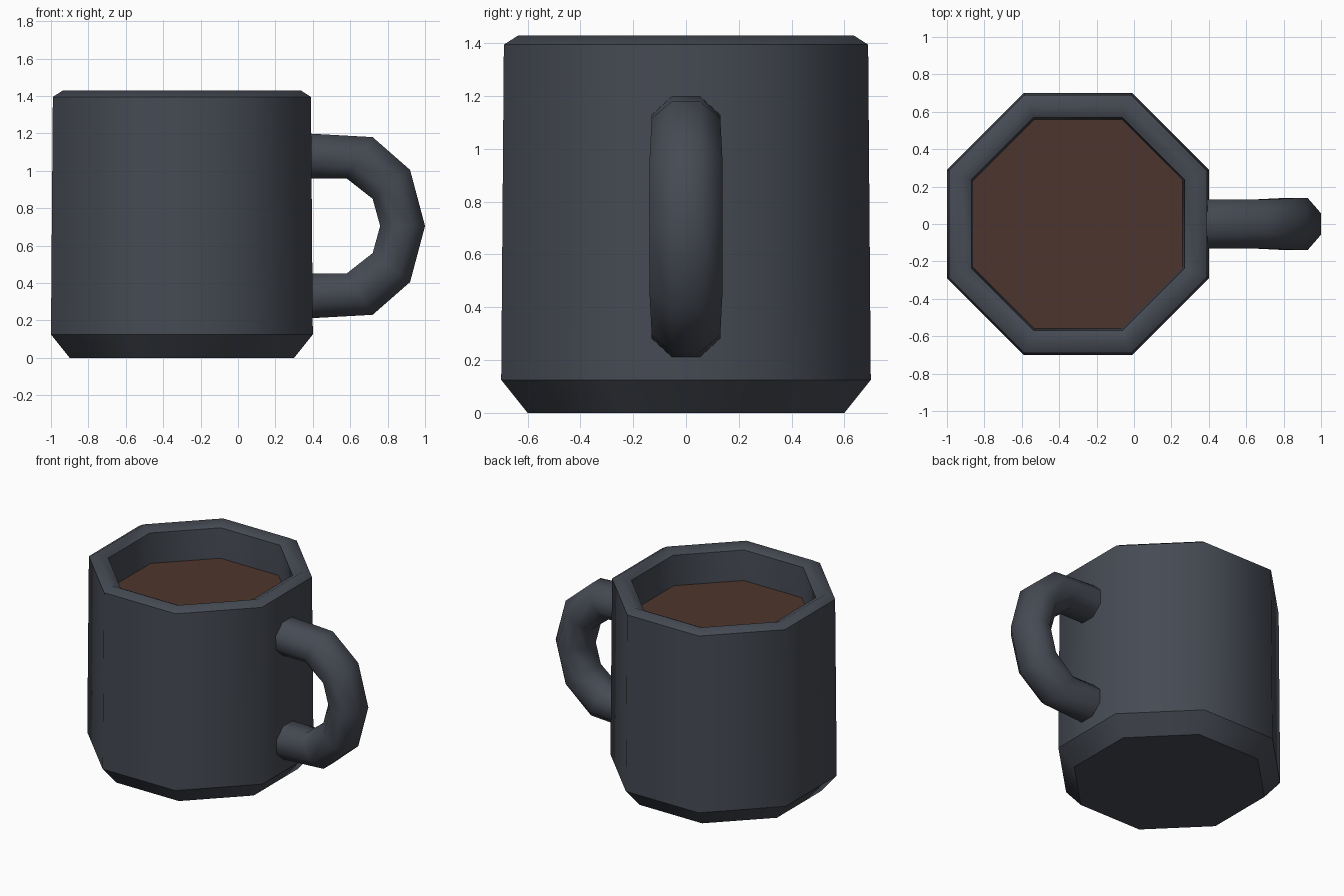
import bpy, bmesh, math
from mathutils import Vector

if "Cube" in bpy.data.objects:
    bpy.data.objects.remove(bpy.data.objects["Cube"])

CX = -0.3          # axis of the mug body
SIDES = 8
K = 1 / math.cos(math.pi / SIDES)   # apothem -> corner radius


def material(name, rgb):
    m = bpy.data.materials.new(name)
    m.diffuse_color = (*rgb, 1)
    m.use_nodes = True
    m.node_tree.nodes["Principled BSDF"].inputs["Base Color"].default_value = m.diffuse_color
    return m


def octagon(r):
    """Unit-style octagon corners with flats on the axes."""
    return [(r * K * math.cos((i + 0.5) * math.tau / SIDES),
             r * K * math.sin((i + 0.5) * math.tau / SIDES)) for i in range(SIDES)]


def loft(name, rings, mat, sharp=(), caps=()):
    """Skin a list of octagonal rings; chosen rings get sharp edges or caps."""
    bm = bmesh.new()
    loops = [[bm.verts.new(p) for p in ring] for ring in rings]
    for a, b in zip(loops, loops[1:]):
        for i in range(SIDES):
            j = (i + 1) % SIDES
            bm.faces.new((a[i], a[j], b[j], b[i]))
    for c in caps:
        bm.faces.new(loops[c])
    bmesh.ops.recalc_face_normals(bm, faces=bm.faces)
    for f in bm.faces:
        f.smooth = True
    for s in sharp:
        for i in range(SIDES):
            e = bm.edges.get((loops[s][i], loops[s][(i + 1) % SIDES]))
            if e:
                e.smooth = False
    me = bpy.data.meshes.new(name)
    bm.to_mesh(me)
    bm.free()
    me.materials.append(mat)
    ob = bpy.data.objects.new(name, me)
    bpy.context.collection.objects.link(ob)
    return ob


slate = material("dark slate", (0.060, 0.068, 0.086))
brown = material("coffee brown", (0.075, 0.036, 0.026))

# Mug body: outside, peaked rim, inside wall and inner floor
profile = [(0.60, 0), (0.70, 0.125), (0.69, 1.395), (0.635, 1.43),
           (0.57, 1.395), (0.56, 1.18), (0.54, 0.12)]
rings = [[(CX + x, y, z) for x, y in octagon(r)] for r, z in profile]
loft("mug_body", rings, slate, sharp=(0, 1, 2, 4, 6), caps=(0, -1))

# Coffee surface
Z = 1.18
loft("coffee", [[(CX + x, y, z) for x, y in octagon(0.562)] for z in (Z - 0.03, Z)],
     brown, sharp=(0, 1), caps=(0, 1))

# Handle: octagonal tube between outer and inner outlines (x, z), mirrored about z = MID
MID = 0.705
upper = [((0.36, 1.20), (0.36, 0.96), 0.13), ((0.72, 1.18), (0.58, 0.96), 0.13),
         ((0.92, 1.005), (0.72, 0.85), 0.138), ((1.0, MID), (0.76, MID), 0.138)]
lower = [((o[0], 2 * MID - o[1]), (n[0], 2 * MID - n[1]), w) for o, n, w in upper[-2::-1]]
tube = []
for o, n, w in upper + lower:
    o, n = Vector((o[0], 0, o[1])), Vector((n[0], 0, n[1]))
    c, h = (o + n) / 2, (o - n) / 2
    tube.append([c + h * a + Vector((0, w * b, 0)) for a, b in
                 [(u / 1.0, v / 1.0) for u, v in octagon(1.0)]])
loft("handle", tube, slate, sharp=(0, len(tube) - 1), caps=(0, -1))
